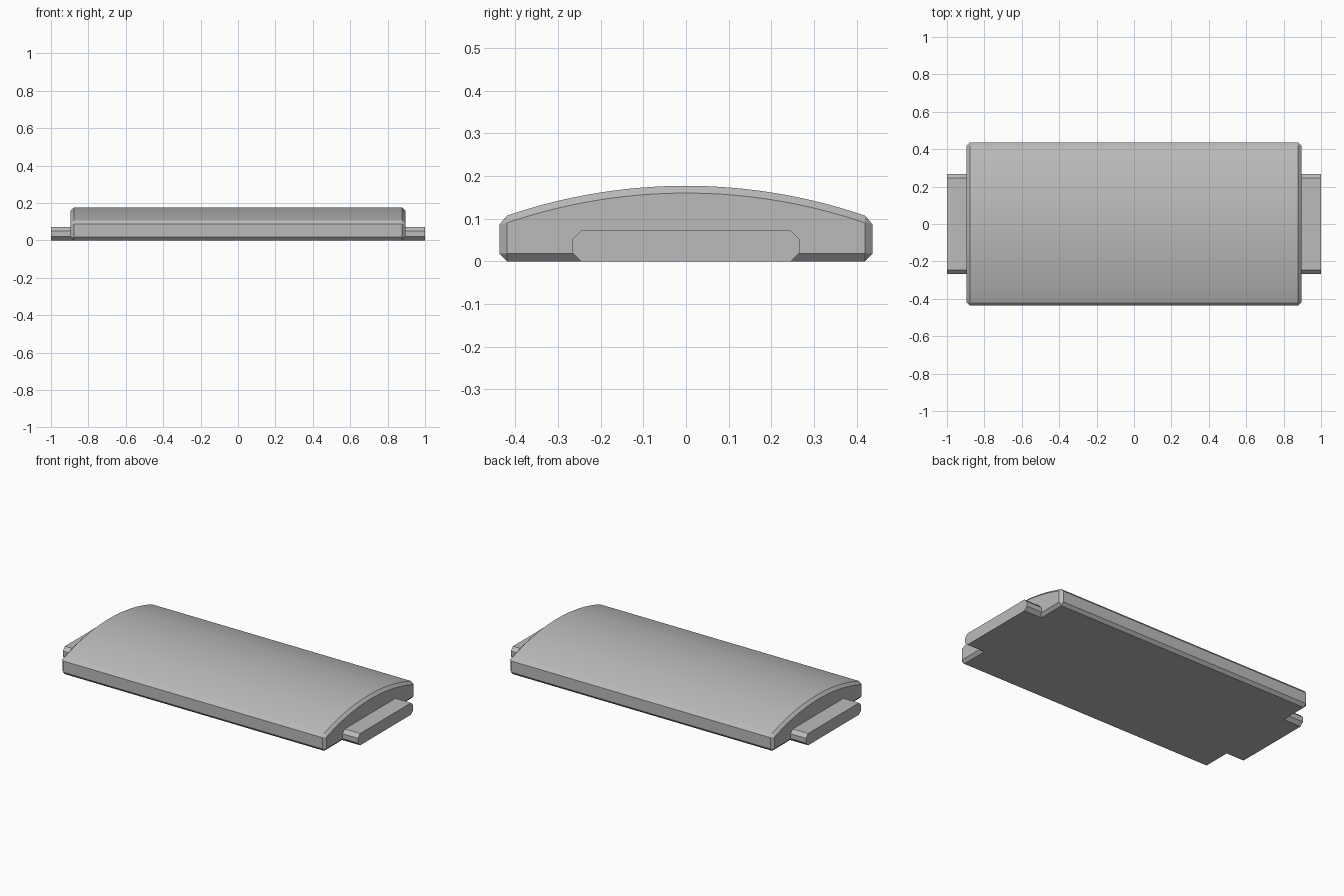
import bpy, bmesh, math

cube = bpy.data.objects.get("Cube")
if cube:
    bpy.data.objects.remove(cube, do_unlink=True)

grey = bpy.data.materials.new("plain grey")
grey.use_nodes = True
colour = (0.5, 0.5, 0.5, 1)
grey.diffuse_color = colour
grey.node_tree.nodes["Principled BSDF"].inputs["Base Color"].default_value = colour


def loft(name, sections):
    """Skin matching (x, outline) sections and cap both ends."""
    bm = bmesh.new()
    rings = [[bm.verts.new((x, y, z)) for y, z in outline] for x, outline in sections]
    n = len(rings[0])
    for a, b in zip(rings, rings[1:]):
        for i in range(n):
            j = (i + 1) % n
            bm.faces.new((a[i], a[j], b[j], b[i]))
    bm.faces.new(rings[0])
    bm.faces.new(rings[-1])
    bmesh.ops.remove_doubles(bm, verts=bm.verts, dist=1e-5)
    bmesh.ops.recalc_face_normals(bm, faces=bm.faces)
    mesh = bpy.data.meshes.new(name)
    bm.to_mesh(mesh)
    bm.free()
    obj = bpy.data.objects.new(name, mesh)
    bpy.context.collection.objects.link(obj)
    mesh.materials.append(grey)
    bpy.ops.object.select_all(action='DESELECT')
    obj.select_set(True)
    bpy.context.view_layer.objects.active = obj
    bpy.ops.object.shade_smooth_by_angle(angle=math.radians(10))
    return obj


# Crowned body with a narrow chamfer on every edge
half, side, edge, crown = 0.42, 0.437, 0.107, 0.177
rise = crown - edge
radius = (half ** 2 + rise ** 2) / (2 * rise)
sweep = math.asin(half / radius)
steps = 32


def arc(drop):
    angles = [sweep * (1 - 2 * i / steps) for i in range(steps + 1)]
    return [(radius * math.sin(a), crown - drop - radius * (1 - math.cos(a))) for a in angles]


full = [(-half, 0), (half, 0), (side, 0.018), (side, 0.087), *arc(0),
        (-side, 0.087), (-side, 0.018)]
inset = [(-half, 0.018), (half, 0.018), (half, 0.018), (half, edge - 0.017), *arc(0.017),
         (-half, edge - 0.017), (-half, 0.018)]
loft("curved_body", [(-0.895, inset), (-0.878, full), (0.878, full), (0.895, inset)])

# Chamfered end tabs
tab = [(-0.246, 0), (0.246, 0), (0.267, 0.021), (0.267, 0.051),
       (0.246, 0.072), (-0.246, 0.072), (-0.267, 0.051), (-0.267, 0.021)]
for name, s in (("left_tab", 1), ("right_tab", -1)):
    loft(name, [(s * 0.878, tab), (s, tab)])
